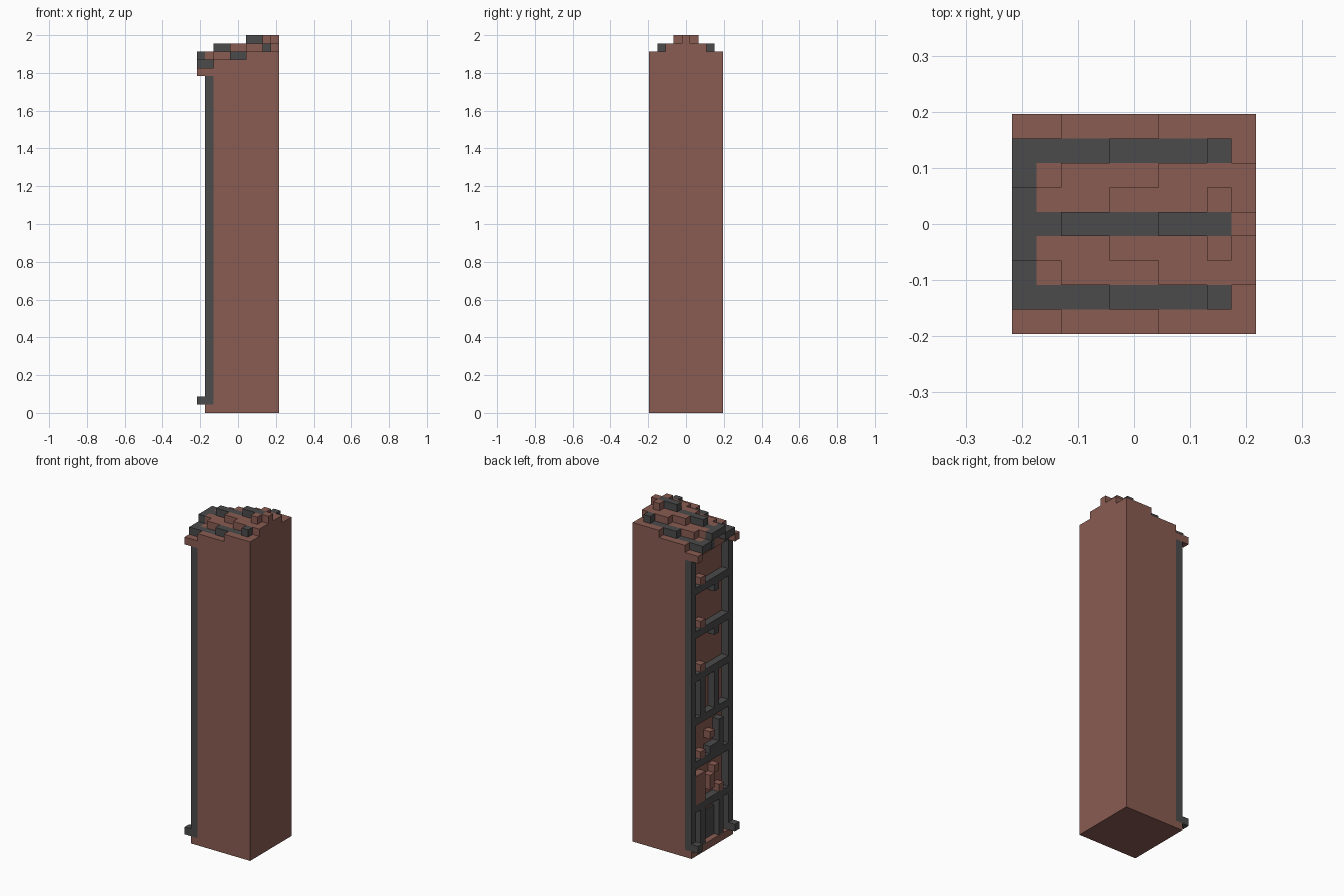
import bpy
import bmesh

U = 2 / 46  # edge of one block

cube = bpy.data.objects.get("Cube")
if cube:
    bpy.data.objects.remove(cube, do_unlink=True)


def make_material(name, color):
    mat = bpy.data.materials.new(name)
    mat.use_nodes = True
    mat.diffuse_color = color
    mat.node_tree.nodes["Principled BSDF"].inputs["Base Color"].default_value = color
    return mat


BRICK = make_material("brick_brown", (0.25, 0.107, 0.085, 1))
TIMBER = make_material("charcoal_timber", (0.07, 0.07, 0.07, 1))


def part(name, mat, boxes):
    """Boxes are (x0, x1, first row, last row, z0, z1) in blocks."""
    bm = bmesh.new()
    for x0, x1, j0, j1, z0, z1 in boxes:
        made = bmesh.ops.create_cube(bm, size=1)["verts"]
        size = (x1 - x0, j1 - j0 + 1, z1 - z0)
        mid = ((x0 + x1) / 2, (j0 + j1) / 2, (z0 + z1) / 2)
        for v in made:
            v.co = [(m + c * s) * U for m, c, s in zip(mid, v.co, size)]
    mesh = bpy.data.meshes.new(name)
    bm.to_mesh(mesh)
    bm.free()
    mesh.materials.append(mat)
    obj = bpy.data.objects.new(name, mesh)
    bpy.context.collection.objects.link(obj)
    return obj


def facade(row0, row1, z0, z1):
    return (-4, -3, row0, row1, z0, z1)


# Tower body, with a doorstep below the timber frame
part("tower_body", BRICK, [(-3, 5, -4, 4, 0, 41)])
part("doorstep", BRICK, [facade(-4, 4, 0, 1)])

# Stepped roof: each row has (x start, x end, top) runs, mirrored about the ridge
ROOF = {
    4: [(-5, -3, 42), (-3, 1, 43), (1, 5, 44)],
    3: [(-5, -1, 43), (-1, 3, 44), (3, 4, 45), (4, 5, 44)],
    2: [(-5, -3, 43), (-3, 1, 44), (1, 5, 45)],
    1: [(-5, -1, 44), (-1, 3, 45), (3, 4, 46), (4, 5, 45)],
    0: [(-5, -3, 44), (-3, 1, 45), (1, 5, 46)],
}
tiles, bands = [], []
for row, runs in ROOF.items():
    for j in {row, -row}:
        for x0, x1, top in runs:
            for x in range(x0, x1):
                eave = x == -5
                dark = (row in (0, 3) and x < 4) or (eave and row < 4)
                low = top - 1 if eave else 41
                (bands if dark else tiles).append((x, x + 1, j, j, low, top))
part("roof_tiles", BRICK, tiles)
part("roof_bands", TIMBER, bands)

# Timber frame: corner posts with feet, and a beam at each storey
for side, j in (("left", -4), ("right", 4)):
    part(side + "_post", TIMBER, [facade(j, j, 1, 41)])
    part(side + "_post_foot", TIMBER, [(-5, -4, j, j, 1, 2)])
BEAMS = range(6, 37, 6)
part("storey_beams", TIMBER, [facade(-3, 3, z, z + 1) for z in BEAMS])

# Upper storeys: brick stub on each beam, timber bracket under it
part("sill_bricks", BRICK, [facade(2, 2, z + 1, z + 2) for z in (24, 30, 36)])
part("brackets", TIMBER, [facade(-1, -1, z - 1, z) for z in (30, 36)])

# Window storey with mullions, and the braced storey below
part("window_mullions", TIMBER, [facade(j, j, 19, 24) for j in (-1, 2)])
part("brace", TIMBER, [facade(-2, -2, 13, 17), facade(-1, 0, 13, 14)])
part("brace_bricks", BRICK, [facade(0, 0, 15, 16), facade(2, 2, 13, 14)])

# Broken brickwork above the door
part("relief_bricks", BRICK, [facade(2, 3, 7, 11), facade(0, 0, 8, 10),
                              facade(-1, -1, 10, 11), facade(-2, -2, 7, 8)])

# Door and its frame
part("door_frame", TIMBER, [facade(2, 2, 1, 6), facade(-2, -2, 1, 6)])
part("door", TIMBER, [(-3.2, -3, -1, 1, 1, 5)])
